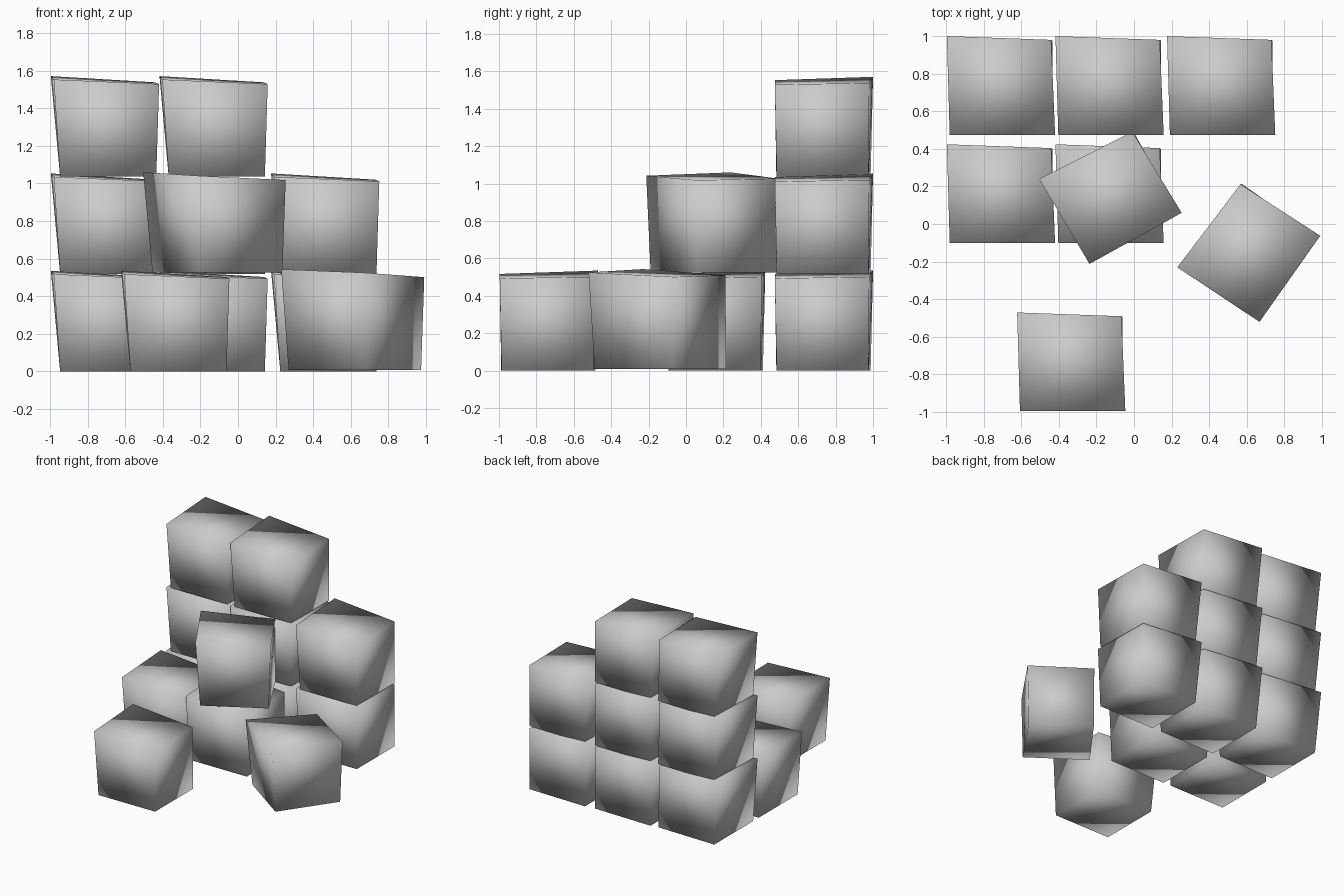
import bpy
import math
from mathutils import Matrix, Vector

if "Cube" in bpy.data.objects:
    bpy.data.objects.remove(bpy.data.objects["Cube"])

stone = bpy.data.materials.new("stone_grey")
stone.diffuse_color = (0.6, 0.6, 0.6, 1)
stone.use_nodes = True
stone.node_tree.nodes["Principled BSDF"].inputs["Base Color"].default_value = stone.diffuse_color

# One slightly irregular block, centred on its footprint, bottom at z = 0
# order: front-left, front-right, back-right, back-left
BOTTOM = [(-0.238, -0.250), (0.274, -0.248), (0.274, 0.243), (-0.238, 0.254)]
TOP = [(-0.272, -0.258, 0.517), (0.289, -0.258, 0.493),
       (0.268, 0.247, 0.502), (-0.287, 0.267, 0.535)]
FACES = [(3, 2, 1, 0), (4, 5, 6, 7), (0, 1, 5, 4),
         (1, 2, 6, 5), (2, 3, 7, 6), (3, 0, 4, 7)]

mesh = bpy.data.meshes.new("block")
mesh.from_pydata([(x, y, 0) for x, y in BOTTOM] + TOP, [], FACES)
mesh.materials.append(stone)
mesh.shade_smooth()


def block(name, x, y, z, turn=0):
    obj = bpy.data.objects.new(name, mesh)
    obj.matrix_world = (Matrix.Translation(Vector((x, y, z)))
                        @ Matrix.Rotation(math.radians(turn), 4, 'Z'))
    bpy.context.collection.objects.link(obj)


COLUMNS = (-0.709, -0.131, 0.463)
LAYER = 0.518

# Back wall: three, three and two blocks
for layer, count in enumerate((3, 3, 2)):
    for col in range(count):
        block(f"back_block_{layer}_{col}", COLUMNS[col], 0.733, layer * LAYER)

# Middle row on the ground
for col in range(2):
    block(f"middle_block_{col}", COLUMNS[col], 0.157, 0)

# Loose blocks
block("front_block", -0.335, -0.738, 0)
block("turned_upper_block", -0.124, 0.145, 0.525, 29)
block("turned_ground_block", 0.614, -0.150, 0.008, 54.8)
